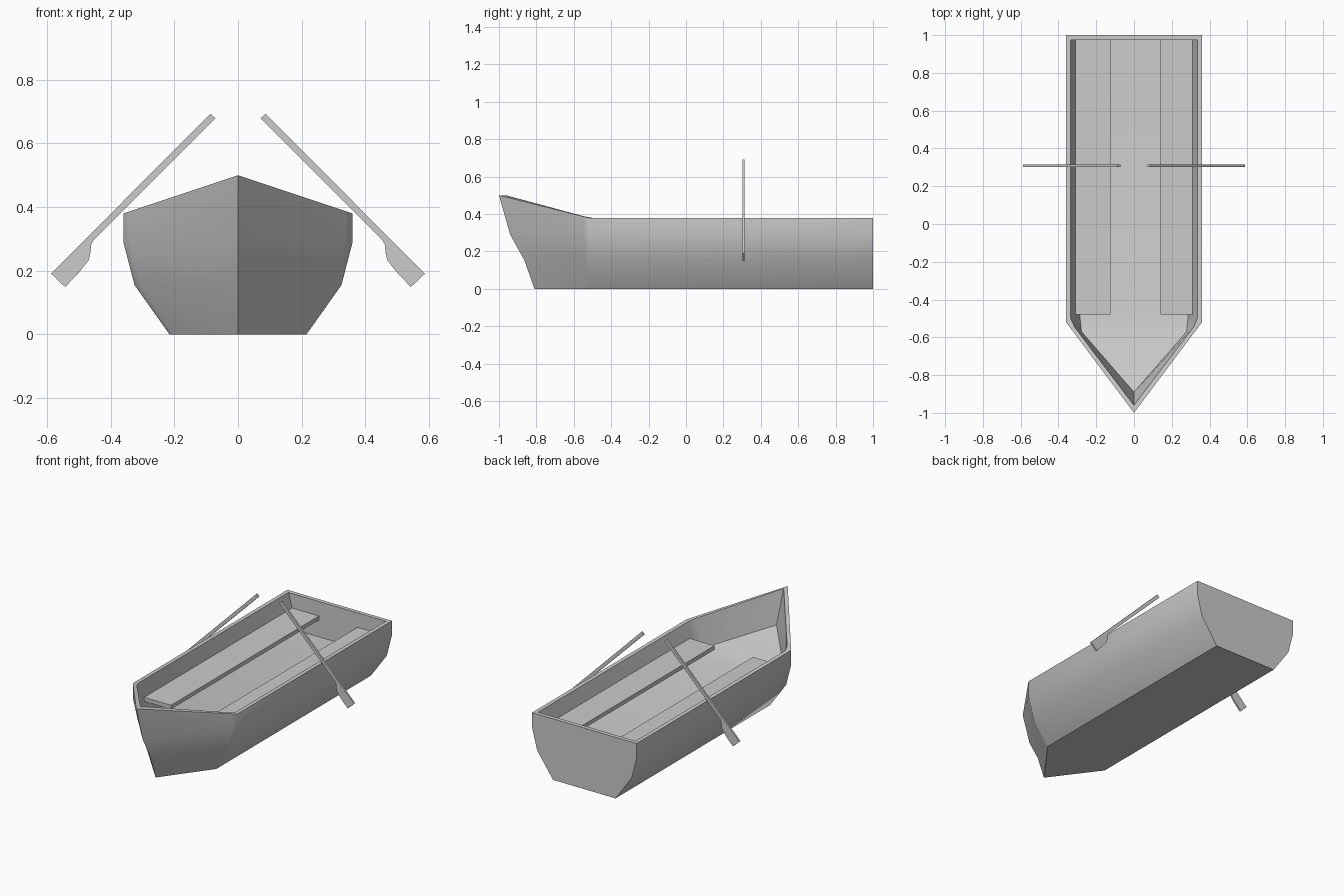
import bpy, bmesh, math

if "Cube" in bpy.data.objects:
    bpy.data.objects.remove(bpy.data.objects["Cube"])


def finish(name, bm, angle=None):
    bmesh.ops.recalc_face_normals(bm, faces=bm.faces)
    mesh = bpy.data.meshes.new(name)
    bm.to_mesh(mesh)
    bm.free()
    obj = bpy.data.objects.new(name, mesh)
    bpy.context.collection.objects.link(obj)
    if angle:
        bpy.ops.object.select_all(action='DESELECT')
        obj.select_set(True)
        bpy.context.view_layer.objects.active = obj
        bpy.ops.object.shade_smooth_by_angle(angle=math.radians(angle))
    return obj


def ring(bm, half):
    """Mirror a half outline (stern to bow tip) into a closed ring."""
    pts = half + [(-x, y, z) for x, y, z in reversed(half[:-1])]
    return [bm.verts.new(p) for p in pts]


def outer_half(w, tip, z, tip_z):
    corner, t = -0.52, 0.06
    return [(w, 1, z), (w, corner, z),
            (w * (1 - t), corner + (tip - corner) * t, z + (tip_z - z) * t),
            (0, tip, tip_z)]


# Hull: outer skin rings, rim, inner wall and raised floor
bm = bmesh.new()
rings = [ring(bm, outer_half(*p)) for p in (
    (0.215, -0.81, 0, 0), (0.325, -0.865, 0.155, 0.155),
    (0.36, -0.94, 0.29, 0.29), (0.36, -1.0, 0.38, 0.5))]
rings.append(ring(bm, [(0.335, 0.975, 0.38), (0.335, -0.5, 0.38),
                       (0.315, -0.545, 0.388), (0, -0.96, 0.5)]))
rings.append(ring(bm, [(0.275, 0.975, 0.16), (0.287, -0.48, 0.185),
                       (0.278, -0.57, 0.205), (0, -0.89, 0.3)]))
for a, b in zip(rings, rings[1:]):
    n = len(a)
    for i in range(n):
        j = (i + 1) % n
        bm.faces.new((a[i], a[j], b[j], b[i]))
bm.faces.new(rings[0])
f = rings[-1]
bm.faces.new((f[0], f[1], f[5], f[6]))
bm.faces.new((f[1], f[2], f[4], f[5]))
bm.faces.new((f[2], f[3], f[4]))
finish("hull", bm, 40)


def prism(name, pts, offset):
    bm = bmesh.new()
    face = bm.faces.new([bm.verts.new(p) for p in pts])
    ext = bmesh.ops.extrude_face_region(bm, geom=[face])
    verts = [v for v in ext['geom'] if isinstance(v, bmesh.types.BMVert)]
    bmesh.ops.translate(bm, verts=verts, vec=offset)
    return finish(name, bm)


# Side benches running along both walls
for name, x0, x1 in (("left_bench", -0.31, -0.125), ("right_bench", 0.14, 0.31)):
    prism(name, [(x0, -0.48, 0.265), (x1, -0.48, 0.265),
                 (x1, 0.98, 0.265), (x0, 0.98, 0.265)], (0, 0, 0.025))

# Oars: flat outline with a one-sided flared blade
oar = [(0.087, 0.693), (0.071, 0.679), (0.452, 0.298), (0.461, 0.283),
       (0.464, 0.255), (0.469, 0.233), (0.499, 0.195), (0.543, 0.149),
       (0.587, 0.191)]
for name, s in (("left_oar", -1), ("right_oar", 1)):
    prism(name, [(s * x, 0.303, z) for x, z in oar], (0, 0.011, 0))
